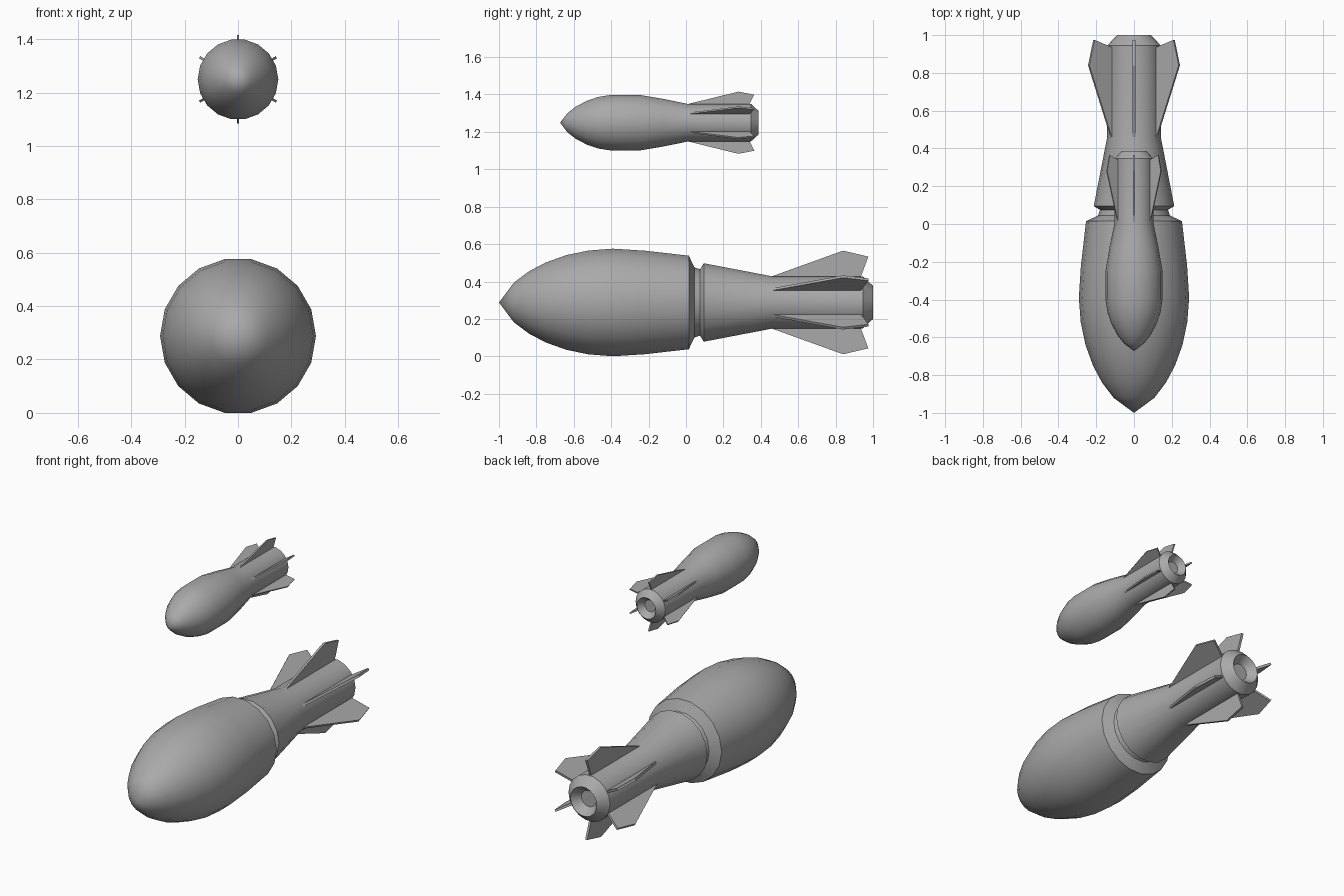
import bpy, bmesh, math
from mathutils import Matrix, Vector

if "Cube" in bpy.data.objects:
    bpy.data.objects.remove(bpy.data.objects["Cube"])

SIDES = 18
METAL = bpy.data.materials.new("dark_grey_metal")
METAL.diffuse_color = (0.4, 0.4, 0.4, 1)
METAL.use_nodes = True
METAL.node_tree.nodes["Principled BSDF"].inputs["Base Color"].default_value = METAL.diffuse_color


def finish(bm, name, smooth):
    bmesh.ops.recalc_face_normals(bm, faces=bm.faces)
    mesh = bpy.data.meshes.new(name)
    bm.to_mesh(mesh)
    bm.free()
    mesh.materials.append(METAL)
    ob = bpy.data.objects.new(name, mesh)
    bpy.context.collection.objects.link(ob)
    if smooth:
        bpy.ops.object.select_all(action='DESELECT')
        ob.select_set(True)
        bpy.context.view_layer.objects.active = ob
        bpy.ops.object.shade_smooth_by_angle(angle=math.radians(35))
    return ob


def turned_body(name, profile, height):
    """Lathe a (y, radius) profile about the y axis at the given height."""
    bm = bmesh.new()
    rings = []
    for y, r in profile:
        if r == 0:
            rings.append([bm.verts.new((0, y, height))])
            continue
        angles = [2 * math.pi * i / SIDES for i in range(SIDES)]
        rings.append([bm.verts.new((r * math.cos(a), y, height + r * math.sin(a)))
                      for a in angles])
    for a, b in zip(rings, rings[1:]):
        for i in range(SIDES):
            j = (i + 1) % SIDES
            if len(a) == 1:
                bm.faces.new((a[0], b[i], b[j]))
            else:
                bm.faces.new((a[i], b[i], b[j], a[j]))
    bm.faces.new(rings[-1])
    return finish(bm, name, True)


def tail_fins(name, outline, thickness, height):
    """Six flat plates around the tail, drawn as (y, radius) outlines."""
    bm = bmesh.new()
    for k in range(6):
        turn = Matrix.Translation((0, 0, height)) @ Matrix.Rotation(k * math.pi / 3, 4, 'Y')
        left, right = [[bm.verts.new(turn @ Vector((s * thickness / 2, y, r)))
                        for y, r in outline] for s in (-1, 1)]
        bm.faces.new(left)
        bm.faces.new(right[::-1])
        n = len(outline)
        for i in range(n):
            j = (i + 1) % n
            bm.faces.new((left[i], right[i], right[j], left[j]))
    return finish(bm, name, False)


# Large bomb: pointed nose, groove, tapered tail with recessed end
turned_body("large_bomb_body", [
    (-1.0, 0), (-0.92, 0.108), (-0.84, 0.169), (-0.75, 0.217), (-0.64, 0.257),
    (-0.52, 0.282), (-0.39, 0.292), (-0.22, 0.281), (0.015, 0.254),
    (0.045, 0.19), (0.075, 0.18), (0.095, 0.213),
    (0.46, 0.142), (0.945, 0.142), (1.0, 0.09), (0.95, 0.05)], 0.288)
tail_fins("large_bomb_fins", [
    (0.46, 0.14), (0.84, 0.277), (0.975, 0.245), (0.935, 0.138), (0.935, 0.12), (0.46, 0.12)],
    0.014, 0.288)

# Small bomb above it: plain body without the groove
turned_body("small_bomb_body", [
    (-0.673, 0), (-0.635, 0.051), (-0.59, 0.087), (-0.53, 0.119), (-0.47, 0.14),
    (-0.40, 0.151), (-0.25, 0.151), (-0.12, 0.129), (0.01, 0.102),
    (0.347, 0.102), (0.387, 0.065), (0.35, 0.036)], 1.249)
tail_fins("small_bomb_fins", [
    (0.01, 0.10), (0.28, 0.166), (0.365, 0.15), (0.34, 0.10), (0.34, 0.085), (0.01, 0.085)],
    0.009, 1.249)
